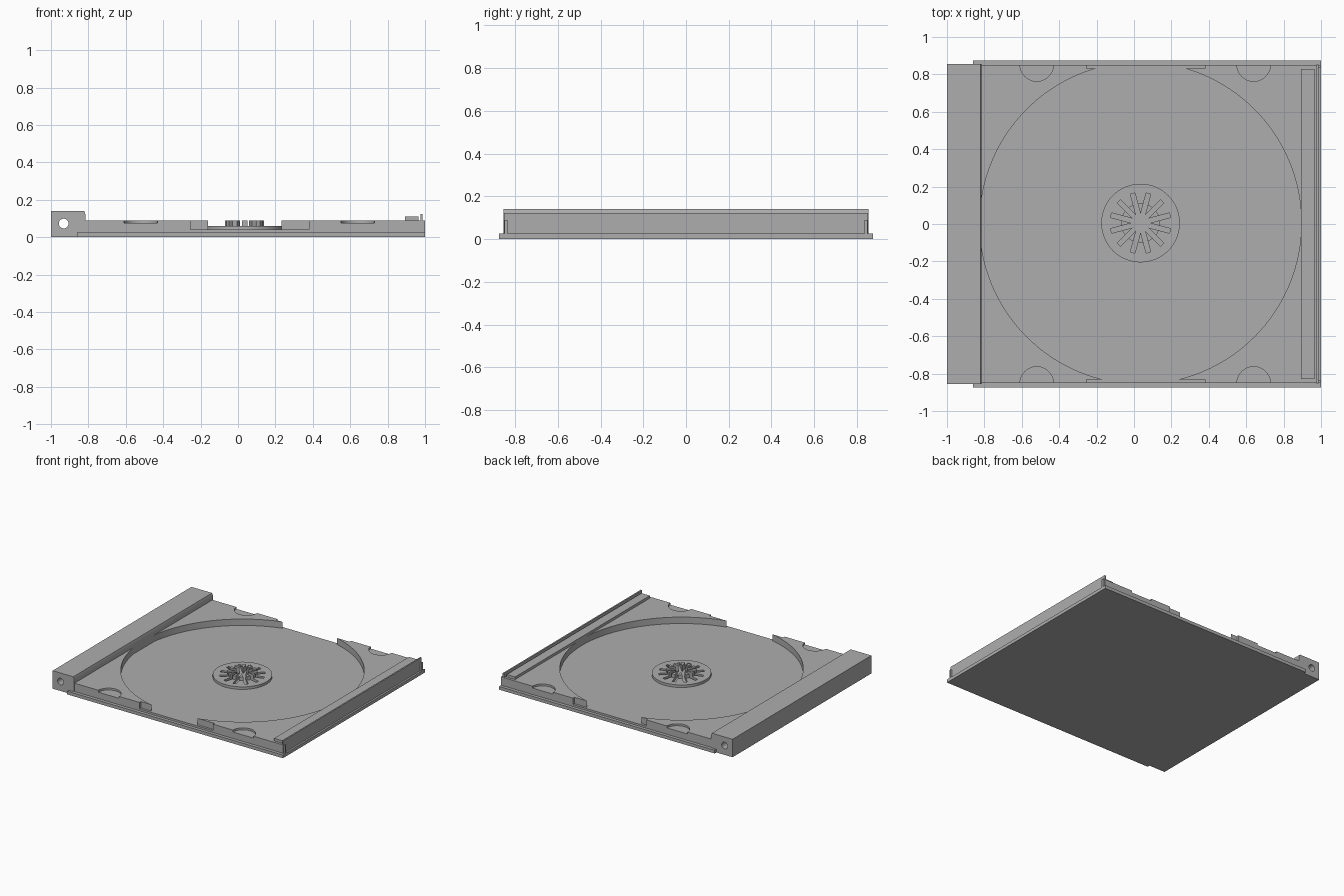
import bpy, bmesh, math
from mathutils import Matrix

cube = bpy.data.objects.get("Cube")
if cube:
    bpy.data.objects.remove(cube, do_unlink=True)

grey = bpy.data.materials.new("mid_grey_plastic")
grey.use_nodes = True
tone = (0.42, 0.42, 0.42, 1)
grey.diffuse_color = tone
grey.node_tree.nodes["Principled BSDF"].inputs["Base Color"].default_value = tone

CX, CY = 0.035, 0.005          # disc centre
EDGE = 0.85                    # half depth of the tray


def finish(name, bm):
    bmesh.ops.recalc_face_normals(bm, faces=bm.faces)
    mesh = bpy.data.meshes.new(name)
    bm.to_mesh(mesh)
    bm.free()
    mesh.materials.append(grey)
    obj = bpy.data.objects.new(name, mesh)
    bpy.context.collection.objects.link(obj)
    return obj


def box(name, x, y, z, turn=None):
    bm = bmesh.new()
    bmesh.ops.create_cube(bm, size=1)
    for v in bm.verts:
        v.co = [lo + (c + 0.5) * (hi - lo) for c, (lo, hi) in zip(v.co, (x, y, z))]
    if turn is not None:
        bm.transform(Matrix.Translation((CX, CY, 0)) @ Matrix.Rotation(turn, 4, 'Z'))
    return finish(name, bm)


def cylinder(name, x, y, z, r, sides=64, along_y=False):
    """Upright: z is a range. Along y: y is a range."""
    lo, hi = y if along_y else z
    bm = bmesh.new()
    bmesh.ops.create_cone(bm, cap_ends=True, segments=sides, radius1=r, radius2=r, depth=hi - lo)
    if along_y:
        bm.transform(Matrix.Translation((x, (lo + hi) / 2, z)) @ Matrix.Rotation(math.pi / 2, 4, 'X'))
    else:
        bm.transform(Matrix.Translation((x, y, (lo + hi) / 2)))
    return finish(name, bm)


def prism(name, profile, y):
    """Extrude an x-z profile along y."""
    bm = bmesh.new()
    face = bm.faces.new([bm.verts.new((px, y[0], pz)) for px, pz in profile])
    new = bmesh.ops.extrude_face_region(bm, geom=[face])["geom"]
    for v in new:
        if isinstance(v, bmesh.types.BMVert):
            v.co.y = y[1]
    return finish(name, bm)


def carve(obj, cutters):
    """Subtract the cutters, bake the result and discard them."""
    for c in cutters:
        mod = obj.modifiers.new("cut", 'BOOLEAN')
        mod.operation = 'DIFFERENCE'
        mod.solver = 'EXACT'
        mod.object = c
        c.hide_render = True
    graph = bpy.context.evaluated_depsgraph_get()
    baked = bpy.data.meshes.new_from_object(obj.evaluated_get(graph))
    obj.modifiers.clear()
    obj.data = baked
    for c in cutters:
        bpy.data.objects.remove(c, do_unlink=True)


def smooth(obj):
    bpy.ops.object.select_all(action='DESELECT')
    obj.select_set(True)
    bpy.context.view_layer.objects.active = obj
    bpy.ops.object.shade_smooth_by_angle(angle=math.radians(30))


# Bottom plate with side lips
box("base_plate", (-0.86, 1), (-0.875, 0.875), (0, 0.025))

# Tray with disc well, side openings and finger notches
tray = box("tray", (-0.84, 0.98), (-EDGE, EDGE), (0.015, 0.09))
# The well is kept within the recessed side walls
well = cylinder("well_cutter", CX, CY, (0.04, 0.2), 0.86, 128)
cuts = [well]
for s in (-1, 1):
    cuts.append(box("side_cutter", (-0.255, 0.38), sorted((s * 0.832, s * 0.95)), (0.04, 0.2)))
    for x in (-0.52, 0.64):
        cuts.append(cylinder("notch_cutter", x, s * 0.853, (0.075, 0.2), 0.09, 48))
carve(tray, cuts)
smooth(tray)

# Hinge block on the right-hand side, bored for the lid pivots
hinge = prism("hinge_block", [(-1, 0), (-0.858, 0), (-0.858, 0.012), (-0.815, 0.03),
                              (-0.815, 0.12), (-0.822, 0.14), (-1, 0.14)], (-0.855, 0.855))
carve(hinge, [cylinder("pivot_cutter", -0.932, (-1, 1), 0.073, 0.026, 24, along_y=True)])
smooth(hinge)

# Raised strip, thin ridge and end tabs on the opposite edge
box("raised_strip", (0.893, 0.965), (-0.83, 0.83), (0.08, 0.11))
box("edge_wall", (0.975, 0.986), (-EDGE - 0.002, EDGE + 0.002), (0.02, 0.123))
for s, side in ((-1, "front"), (1, "back")):
    box(side + "_end_tab", (0.97, 1), sorted((s * 0.835, s * EDGE)), (0.02, 0.09))

# Hub seat and gripping fingers, divided by radial slots
hub = cylinder("hub_seat", CX, CY, (0.035, 0.06), 0.21, 96)
fingers = cylinder("hub_fingers", CX, CY, (0.041, 0.088), 0.105, 64)
for obj in (hub, fingers):
    carve(obj, [box("slot_cutter", (0.0, 0.163), (-0.0125, 0.0125), (0.042, 0.2),
                    math.radians(15 + 30 * i)) for i in range(12)])
    smooth(obj)
